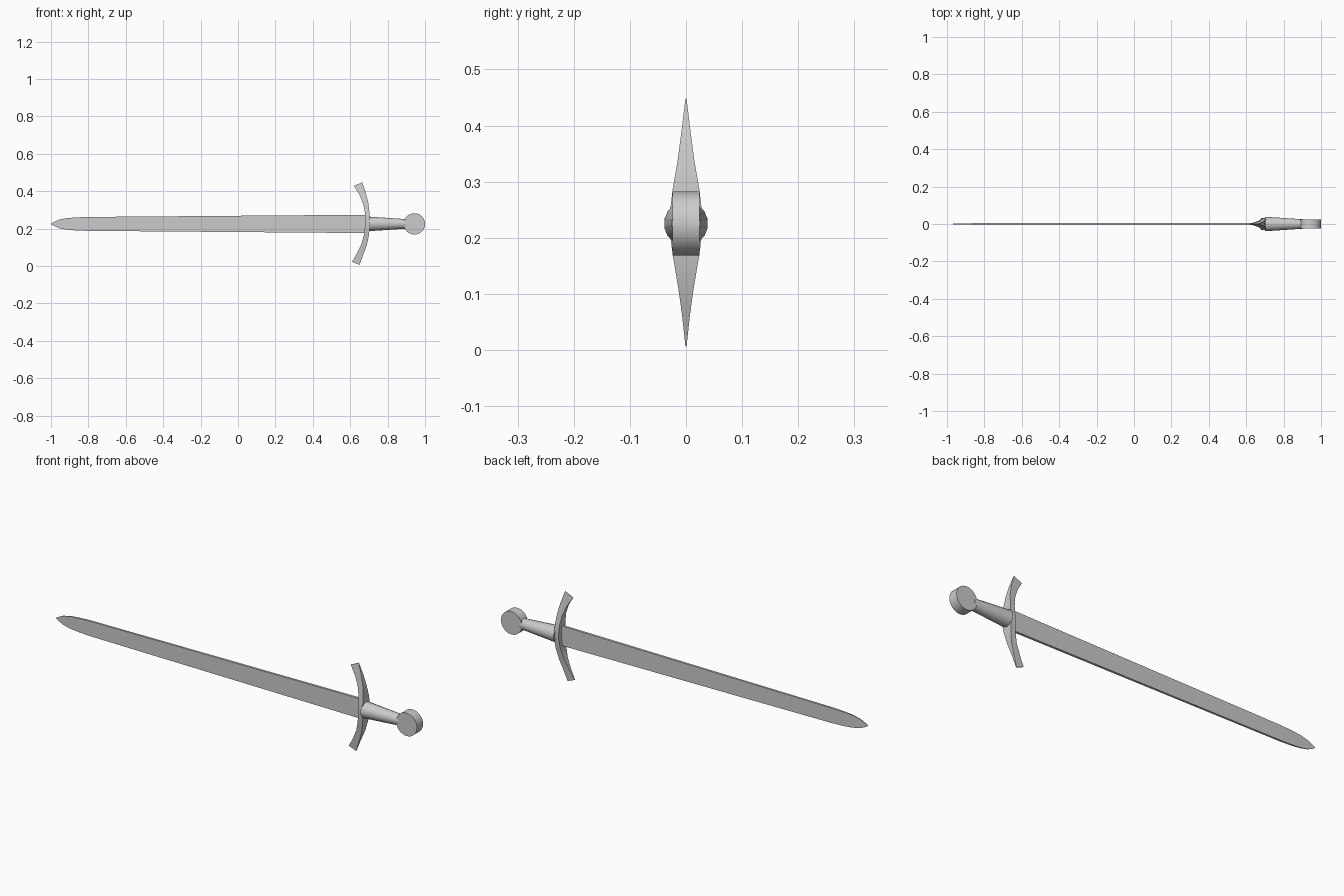
import bpy, bmesh, math
from mathutils import Vector

if "Cube" in bpy.data.objects:
    bpy.data.objects.remove(bpy.data.objects["Cube"])

ZC = 0.225  # height of the sword's long axis


def finish(name, bm, smooth=True, angle=35):
    bmesh.ops.remove_doubles(bm, verts=bm.verts, dist=1e-5)
    bmesh.ops.dissolve_degenerate(bm, edges=bm.edges, dist=1e-6)
    bmesh.ops.recalc_face_normals(bm, faces=bm.faces)
    mesh = bpy.data.meshes.new(name)
    bm.to_mesh(mesh)
    bm.free()
    ob = bpy.data.objects.new(name, mesh)
    bpy.context.collection.objects.link(ob)
    if smooth:
        bpy.ops.object.select_all(action='DESELECT')
        ob.select_set(True)
        bpy.context.view_layer.objects.active = ob
        bpy.ops.object.shade_smooth_by_angle(angle=math.radians(angle))
    return ob


def loft(name, sections, smooth=True):
    """Skin a list of closed point loops and cap both ends."""
    bm = bmesh.new()
    rings = [[bm.verts.new(p) for p in s] for s in sections]
    n = len(rings[0])
    for a, b in zip(rings, rings[1:]):
        for i in range(n):
            j = (i + 1) % n
            bm.faces.new((a[i], a[j], b[j], b[i]))
    bm.faces.new(rings[0])
    bm.faces.new(rings[-1])
    return finish(name, bm, smooth)


# Blade: x, half width, half thickness
blade = [(-1.0, 0.001, 0.0008), (-0.985, 0.010, 0.001), (-0.96, 0.022, 0.0015),
         (-0.915, 0.031, 0.003), (-0.87, 0.0345, 0.004), (-0.81, 0.037, 0.005),
         (0.69, 0.049, 0.006)]
loft("blade", [[(x, -t, ZC - w), (x, t, ZC - w), (x, t, ZC + w), (x, -t, ZC + w)]
               for x, w, t in blade], smooth=False)

# Crossguard: curved bar, pinched to a thin edge at both ends
# inner x, inner z, outer x, outer z, half depth
guard = [(0.610, 0.022, 0.650, 0.006, 0.001), (0.637, 0.070, 0.670, 0.062, 0.007),
         (0.660, 0.118, 0.689, 0.112, 0.014), (0.674, 0.168, 0.700, 0.165, 0.023),
         (0.680, 0.225, 0.706, 0.225, 0.031), (0.679, 0.282, 0.703, 0.285, 0.024),
         (0.670, 0.330, 0.697, 0.337, 0.015), (0.650, 0.380, 0.684, 0.390, 0.008),
         (0.620, 0.428, 0.664, 0.448, 0.001)]
loft("crossguard", [[(xi, -d, zi), (xi, d, zi), (xo, d, zo), (xo, -d, zo)]
                    for xi, zi, xo, zo, d in guard])

# Grip: tapered round handle
SIDES = 16
loft("grip", [[(x, r * math.cos(a), ZC + r * math.sin(a))
               for a in [(i + 0.5) * math.tau / SIDES for i in range(SIDES)]]
              for x, r in [(0.70, 0.0395), (0.90, 0.026)]])

# Pommel: flat disc facing the front
R = 0.057
loft("pommel", [[(1.0 - R + R * math.cos(i * math.tau / 32), y,
                  ZC + R * math.sin(i * math.tau / 32)) for i in range(32)]
                for y in (-0.024, 0.024)])
